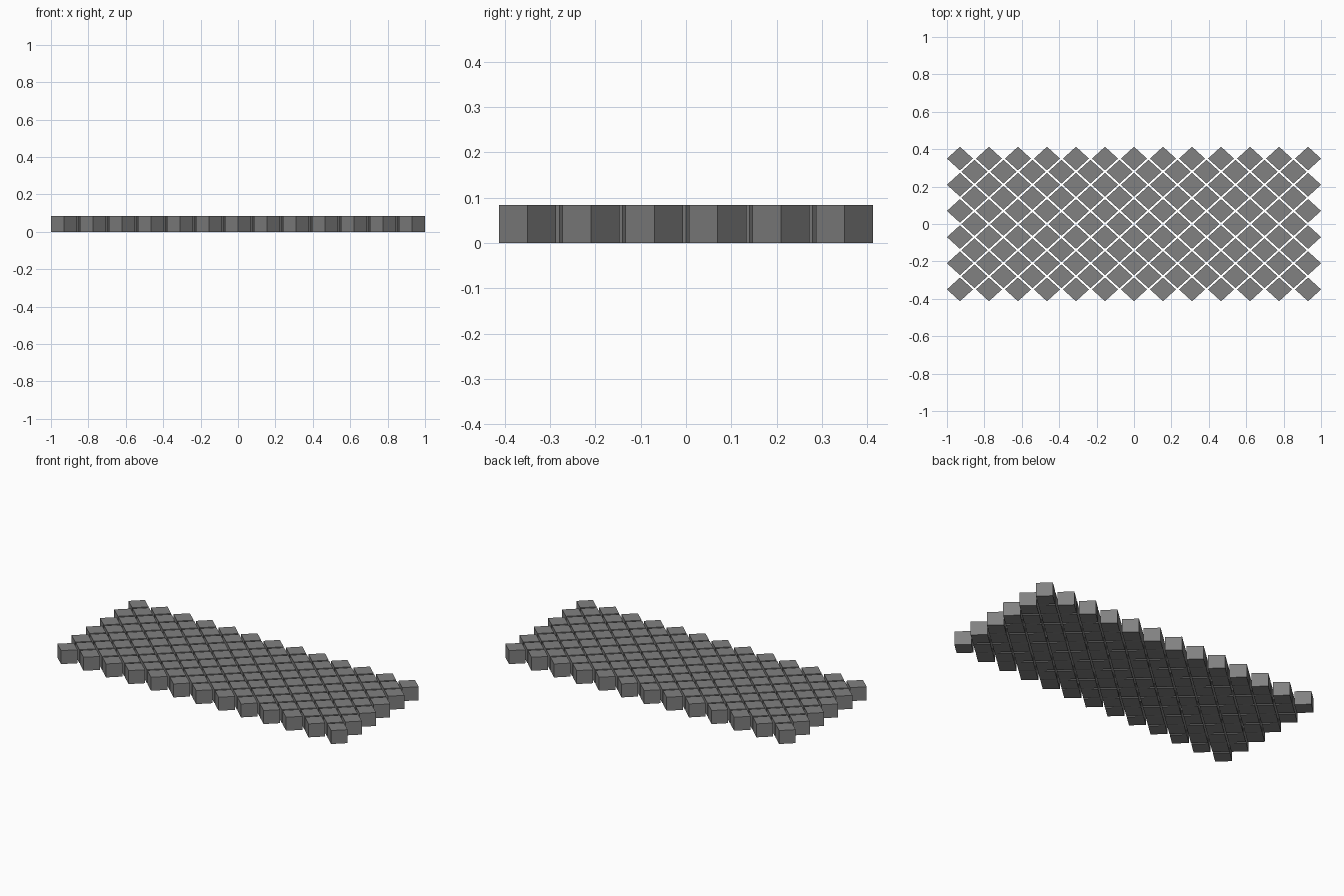
import bpy

if "Cube" in bpy.data.objects:
    bpy.data.objects.remove(bpy.data.objects["Cube"])

HX, HY, H = 0.0695, 0.0632, 0.084      # diamond half sizes and paver height
DX, DY = 0.1551, 0.1399                # column and row pitch

# dark grey stone
stone = bpy.data.materials.new("dark_stone")
stone.diffuse_color = (0.22, 0.22, 0.22, 1)
stone.use_nodes = True
stone.node_tree.nodes["Principled BSDF"].inputs["Base Color"].default_value = stone.diffuse_color


def paver_grid(name, cols, rows):
    # one diamond prism at the corner of a centred grid, then arrayed
    x0, y0 = -(cols - 1) * DX / 2, -(rows - 1) * DY / 2
    outline = [(x0 + HX, y0), (x0, y0 + HY), (x0 - HX, y0), (x0, y0 - HY)]
    verts = [(x, y, z) for z in (0, H) for x, y in outline]
    faces = [(3, 2, 1, 0), (4, 5, 6, 7)]
    faces += [(i, (i + 1) % 4, (i + 1) % 4 + 4, i + 4) for i in range(4)]
    mesh = bpy.data.meshes.new(name)
    mesh.from_pydata(verts, [], faces)
    mesh.materials.append(stone)
    obj = bpy.data.objects.new(name, mesh)
    bpy.context.collection.objects.link(obj)
    for label, count, step in (("columns", cols, (DX, 0, 0)), ("rows", rows, (0, DY, 0))):
        arr = obj.modifiers.new(label, 'ARRAY')
        arr.count = count
        arr.use_relative_offset = False
        arr.use_constant_offset = True
        arr.constant_offset_displace = step
    return obj


# main rows and the staggered rows nested between them
paver_grid("outer_pavers", 13, 6)
paver_grid("staggered_pavers", 12, 5)
